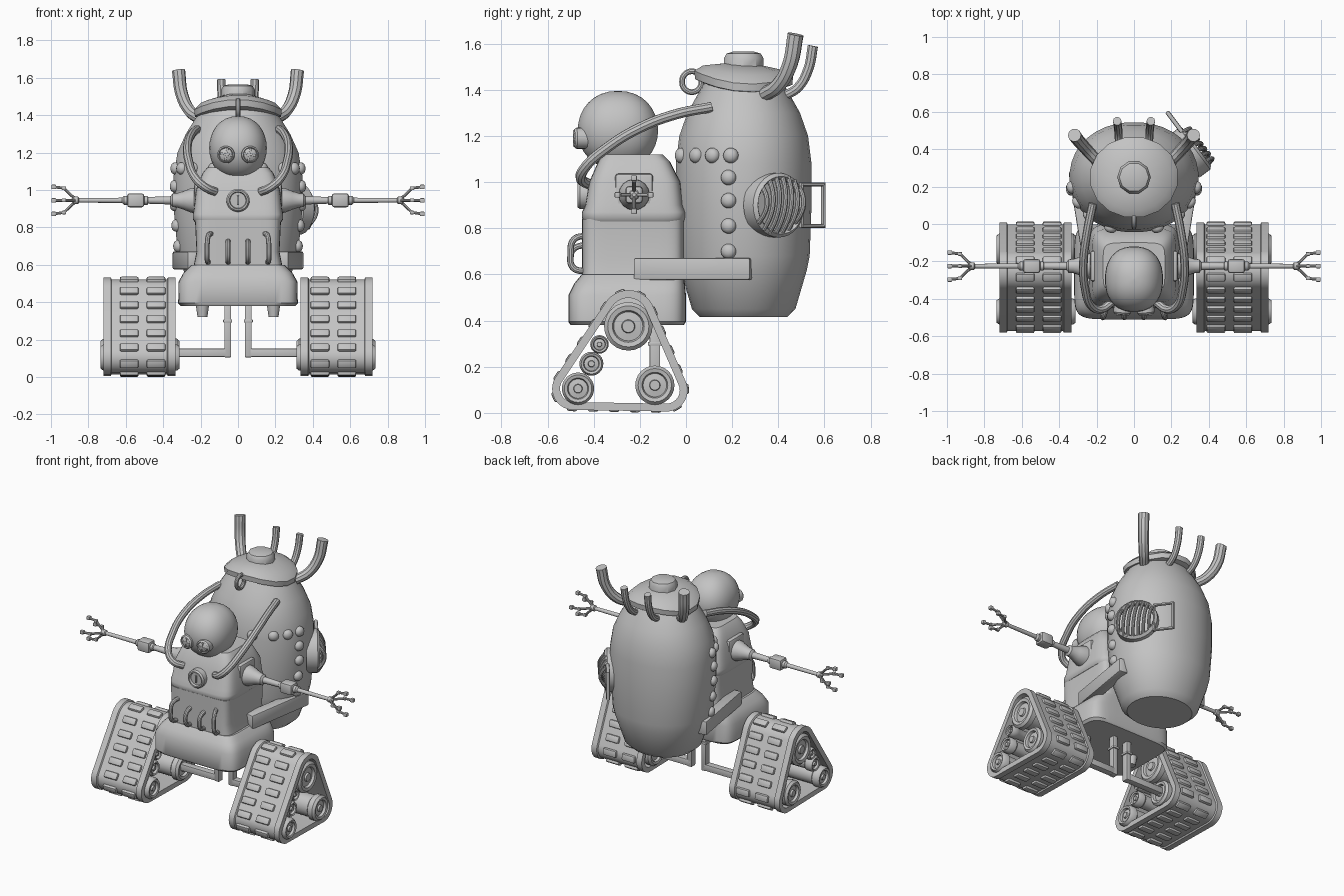
import bpy, bmesh, math
from mathutils import Vector, Matrix, geometry

if "Cube" in bpy.data.objects:
    bpy.data.objects.remove(bpy.data.objects["Cube"])

grey = bpy.data.materials.new("light grey")
grey.use_nodes = True
COLOR = (0.55, 0.55, 0.55, 1)
grey.diffuse_color = COLOR
grey.node_tree.nodes["Principled BSDF"].inputs["Base Color"].default_value = COLOR
made = []


def add(name, bm):
    bmesh.ops.recalc_face_normals(bm, faces=bm.faces)
    mesh = bpy.data.meshes.new(name)
    bm.to_mesh(mesh)
    bm.free()
    mesh.materials.append(grey)
    ob = bpy.data.objects.new(name, mesh)
    bpy.context.collection.objects.link(ob)
    made.append(ob)
    return ob


def skin(bm, rings, cap=True, loop=False):
    """Bridge rings of points with quads."""
    vs = [[bm.verts.new(p) for p in r] for r in rings]
    n = len(vs[0])
    pairs = list(zip(vs, vs[1:])) + ([(vs[-1], vs[0])] if loop else [])
    for a, b in pairs:
        for i in range(n):
            bm.faces.new((a[i], a[(i + 1) % n], b[(i + 1) % n], b[i]))
    if cap and not loop:
        bm.faces.new(vs[0])
        bm.faces.new(vs[-1])


def oval(z, cy, hx, hy, power, n):
    pts = []
    for i in range(n):
        a = math.tau * (i + 0.5) / n
        c, s = math.cos(a), math.sin(a)
        pts.append(Vector((math.copysign(abs(c) ** (2 / power), c) * hx,
                           cy + math.copysign(abs(s) ** (2 / power), s) * hy, z)))
    return pts


def loft(name, sections, power=2, n=32):
    bm = bmesh.new()
    skin(bm, [oval(*s, power, n) for s in sections])
    return add(name, bm)


def lathe(name, profile, loc, axis, n=20):
    """Profile of (radius, distance along axis)."""
    m = Matrix.Translation(loc) @ Vector(axis).to_track_quat('Z', 'Y').to_matrix().to_4x4()
    bm = bmesh.new()
    skin(bm, [[m @ Vector((max(r, 0.001) * math.cos(math.tau * i / n),
                           max(r, 0.001) * math.sin(math.tau * i / n), h))
               for i in range(n)] for r, h in profile])
    return add(name, bm)


def put_box(bm, m, size, bevel):
    b = bmesh.new()
    bmesh.ops.create_cube(b, size=1, matrix=Matrix.Diagonal((*size, 1)))
    if bevel:
        bmesh.ops.bevel(b, geom=b.edges[:], offset=bevel, segments=2, affect='EDGES', profile=0.5)
    b.transform(m)
    tmp = bpy.data.meshes.new("tmp")
    b.to_mesh(tmp)
    b.free()
    bm.from_mesh(tmp)
    bpy.data.meshes.remove(tmp)


def box(name, loc, size, bevel=0.0, rot=None):
    bm = bmesh.new()
    put_box(bm, Matrix.Translation(loc) @ (rot or Matrix()), size, bevel)
    return add(name, bm)


def tube(name, points, radius, smooth=True, cyclic=False, flare=1.0):
    cu = bpy.data.curves.new(name, 'CURVE')
    cu.dimensions = '3D'
    cu.bevel_depth, cu.bevel_resolution, cu.use_fill_caps = radius, 3, True
    cu.resolution_u = 6
    sp = cu.splines.new('BEZIER')
    sp.bezier_points.add(len(points) - 1)
    for i, (bp, p) in enumerate(zip(sp.bezier_points, points)):
        bp.co = p
        bp.handle_left_type = bp.handle_right_type = 'AUTO' if smooth else 'VECTOR'
        bp.radius = 1 + (flare - 1) * i / (len(points) - 1)
    sp.use_cyclic_u = cyclic
    tmp = bpy.data.objects.new(name, cu)
    bpy.context.collection.objects.link(tmp)
    bpy.context.view_layer.update()
    mesh = bpy.data.meshes.new_from_object(tmp.evaluated_get(bpy.context.evaluated_depsgraph_get()))
    bpy.data.objects.remove(tmp)
    bm = bmesh.new()
    bm.from_mesh(mesh)
    bpy.data.meshes.remove(mesh)
    return add(name, bm)


# Torso and base
loft("base", [(.38, -.255, .305, .245), (.395, -.255, .32, .255), (.51, -.255, .318, .255),
              (.56, -.245, .29, .24), (.6, -.23, .25, .222)], 7, 48)
loft("lower_torso", [(.58, -.23, .24, .22), (.67, -.23, .222, .22), (.84, -.23, .23, .22)], 8, 48)
loft("upper_torso", [(.83, -.225, .232, .22), (.845, -.225, .242, .226), (.87, -.225, .242, .226),
                     (.9, -.225, .236, .212), (1.0, -.222, .225, .198), (1.09, -.225, .19, .155),
                     (1.12, -.23, .165, .13)], 6, 48)

# Head with slotted eyes
loft("head", [(1.225 - .17 * math.cos(math.pi * i / 16), -.295,
               max(.155 * math.sin(math.pi * i / 16) ** .9, .002),
               max(.175 * math.sin(math.pi * i / 16) ** .9, .002)) for i in range(17)], 2.3)
lathe("neck", [(.11, 0), (.1, .08)], (0, -.27, 1.08), (0, 0, 1))
for s in (-1, 1):
    lathe("eye", [(.046, 0), (.046, .05), (.038, .06), (.034, .052), (.02, .06), (0, .064)],
          (s * .06, -.425, 1.19), (s * .1, -1, 0))
    for a in (.2, .2 + math.pi / 2):
        box("eye_slot", (s * .062, -.484, 1.19), (.07, .012, .01), .002, Matrix.Rotation(a, 4, 'Y'))

# Chest dial
lathe("chest_dial", [(.062, 0), (.062, .04), (.054, .05), (.046, .05), (.042, .035), (0, .035)],
      (0, -.42, .945), (0, -1, 0), 28)
box("dial_needle", (0, -.46, .945), (.01, .012, .05), .002)

# Backpack tank
TANK = [(.415, .21, .19), (.45, .25, .225), (.62, .31, .275), (.68, .325, .287), (.9, .345, .295),
        (1.08, .345, .295), (1.2, .325, .28), (1.3, .28, .245), (1.38, .23, .2), (1.45, .18, .16)]
TY = .25
loft("tank", [(z, TY, rx, ry) for z, rx, ry in TANK], 2.1, 36)


def tank_point(y, z):
    for (z0, a0, b0), (z1, a1, b1) in zip(TANK, TANK[1:]):
        if z0 <= z <= z1:
            f = (z - z0) / (z1 - z0)
            a, b = a0 + (a1 - a0) * f, b0 + (b1 - b0) * f
    x = a * math.sqrt(max(0, 1 - ((y - TY) / b) ** 2))
    return Vector((x, y, z)), Vector((x / a ** 2, (y - TY) / b ** 2, 0)).normalized()


# Tank lid, knob and hook
lid = loft("tank_lid", [(1.43, TY, .2, .18), (1.445, TY, .235, .215), (1.48, TY, .238, .218),
                        (1.505, TY, .2, .18), (1.52, TY, .08, .08)], 2, 16)
for v in lid.data.vertices:
    v.co.z -= .8 * v.co.x ** 2 + .06 * (v.co.y - .1)
lathe("lid_knob", [(.09, 0), (.09, .05), (.078, .07), (.05, .078)], (0, TY, 1.487), (0, 0, 1), 10)
tube("lid_hook", [(0, .025 + .042 * math.cos(a * math.pi / 4), 1.435 + .045 * math.sin(a * math.pi / 4))
                  for a in range(8)], .013, cyclic=True)

# Round vent and frame on the left of the tank
C, N, T, Z = Vector((.3, .385, .9)), Vector((.8, .6, 0)), Vector((-.6, .8, 0)), Vector((0, 0, 1))
R = .125
lathe("vent_rim", [(R - .02, -.04), (R + .015, -.04), (R + .015, .03), (R, .045),
                   (R - .012, .03), (R - .012, .012), (0, .012)], C, N, 32)
for i in range(-3, 4):
    u = i * .033
    h = math.sqrt(R * R - u * u)
    tube("vent_bar", [C + T * (u + .15 * v * h) + Z * (v * h) + N * (.03 + .045 * (1 - v * v))
                      for v in (-1, -.5, 0, .5, 1)], .011)
tube("vent_frame", [C + T * u + Z * v + N * .03 for u, v in
                    ((.12, -.09), (.24, -.09), (.24, .09), (.12, .09))], .012, False, True)

# Track outline: three circles wrapped by one loop
WHEELS = [(Vector((-.25, .415)), .108), (Vector((-.488, .105)), .083), (Vector((-.085, .098)), .083)]
samples = [(c, r, Vector((math.cos(a * math.tau / 40), math.sin(a * math.tau / 40))))
           for c, r in WHEELS for a in range(40)]
hull = [samples[i] for i in geometry.convex_hull_2d([c + u * r for c, r, u in samples])]
outline = [c + u * r for c, r, u in hull]


def along(dist):
    for i, p in enumerate(outline):
        d = outline[(i + 1) % len(outline)] - p
        if dist <= d.length:
            return p + d.normalized() * dist, d.normalized()
        dist -= d.length
    return outline[0], (outline[1] - outline[0]).normalized()


perimeter = sum((outline[i] - outline[i - 1]).length for i in range(len(outline)))
BELT = [(.335, -.025), (.335, .009), (.375, .009), (.38, 0), (.675, 0), (.68, .009), (.72, .009), (.72, -.025)]
ROWS = 19

for s in (-1, 1):
    # Tracks, treads and wheels
    bm = bmesh.new()
    skin(bm, [[(s * x, *(c + u * (r + d))) for x, d in BELT] for c, r, u in hull], loop=True)
    add("track_belt", bm)
    bm = bmesh.new()
    for k in range(ROWS):
        p, t = along((k + .5) * perimeter / ROWS)
        turn = Matrix.Rotation(math.atan2(t.y, t.x), 4, 'X')
        for x in (.438, .582):
            put_box(bm, Matrix.Translation((s * x, p.x, p.y)) @ turn, (.1, .046, .03), .009)
    add("track_treads", bm)
    for y, z, r, a, b in ((-.25, .375, .105, .34, .72), (-.468, .105, .07, .312, .735),
                          (-.135, .12, .085, .312, .735), (-.375, .297, .04, .345, .71),
                          (-.41, .213, .052, .345, .71)):
        half = [(0, .004), (r * .25, .004), (r * .28, .016), (r * .6, .02), (r * .66, .004),
                (r * .85, 0), (r, .015), (r, .05), (r * .85, .06)]
        lathe("track_wheel", [(q, a + h) for q, h in half] + [(q, b - h) for q, h in reversed(half)],
              (0, y, z), (s, 0, 0), 24)

    # Leg pipes and lugs under the base
    box("leg_upright", (s * .055, -.135, .25), (.036, .046, .29), .005)
    box("leg_axle", (s * .19, -.135, .13), (.3, .046, .045), .005)
    box("leg_collar", (s * .055, -.135, .3), (.048, .06, .016), .003)
    lathe("base_lug", [(.026, 0), (.038, .08)], (s * .19, -.25, .32), (0, 0, 1), 12)

    # Arms
    loft_y, arm_z = -.225, .945
    box("shoulder_plate", (s * .2, loft_y, .955), (.07, .165, .165), .015)
    lathe("arm", [(.07, .2), (.066, .25), (.05, .29), (.038, .325), (.036, .35), (.022, .36),
                  (.018, .48), (.024, .485), (.024, .61), (.014, .62), (.012, .85), (.02, .855),
                  (.02, .88), (.008, .89)], (0, loft_y, arm_z), (s, 0, 0), 16)
    box("elbow", (s * .547, loft_y, arm_z), (.092, .075, .075), .014)
    for dy, dz in ((1, 0), (-1, 0), (0, 1), (0, -1)):
        pts = [(s * x, loft_y + dy * d, arm_z + dz * d)
               for x, d in ((.86, .005), (.89, .025), (.93, .065), (.985, .072))]
        tube("claw_finger", pts, .008, False)
        box("claw_knuckle", pts[2], (.022, .02, .02), .004)
        box("claw_tip", pts[3], (.024, .024, .024), .004)

    # Air hoses from tank to chest
    tube("air_hose", [(s * .22, .11, 1.325), (s * .25, -.04, 1.295), (s * .27, -.2, 1.235),
                      (s * .262, -.34, 1.15), (s * .225, -.44, 1.06), (s * .175, -.455, 1.015),
                      (s * .12, -.42, .99)], .023)

    # Horns on the tank
    tube("large_horn", [(s * .2, .34, 1.38), (s * .255, .4, 1.42), (s * .3, .45, 1.51),
                        (s * .318, .475, 1.64)], .031, flare=1.15)
    tube("small_horn", [(s * .08, .42, 1.37), (s * .083, .485, 1.41), (s * .087, .53, 1.49),
                        (s * .09, .55, 1.59)], .021, flare=1.1)

    # Curved handles on the belly
    for x, top, bow in ((.165, .77, .025), (.053, .73, 0)):
        tube("belly_pipe", [(s * (x - bow), -.43, top), (s * (x - bow * .2), -.487, top - .02),
                            (s * x, -.5, (top + .61) / 2), (s * x, -.49, .63),
                            (s * (x - bow * .3), -.43, .612)], .014)

    # Side braces between torso and tank
    box("side_brace", (s * .275, .03, .624), (.07, .51, .095), .008, Matrix.Rotation(-s * .16, 4, 'Z'))

    # Rivets on the tank
    for y, z in [(y, 1.115) for y in (-.02, .045, .115, .195)] + [(.185, z) for z in (1.02, .92, .81, .7)]:
        p, n = tank_point(y, z)
        p.x, n.x = s * p.x, s * n.x
        lathe("tank_rivet", [(.033, -.012), (.033, .008), (.025, .02), (.012, .026), (0, .027)], p, n, 14)

# Smooth shading with crisp edges
bpy.ops.object.select_all(action='DESELECT')
for ob in made:
    ob.select_set(True)
bpy.context.view_layer.objects.active = made[0]
bpy.ops.object.shade_smooth_by_angle(angle=math.radians(35))
